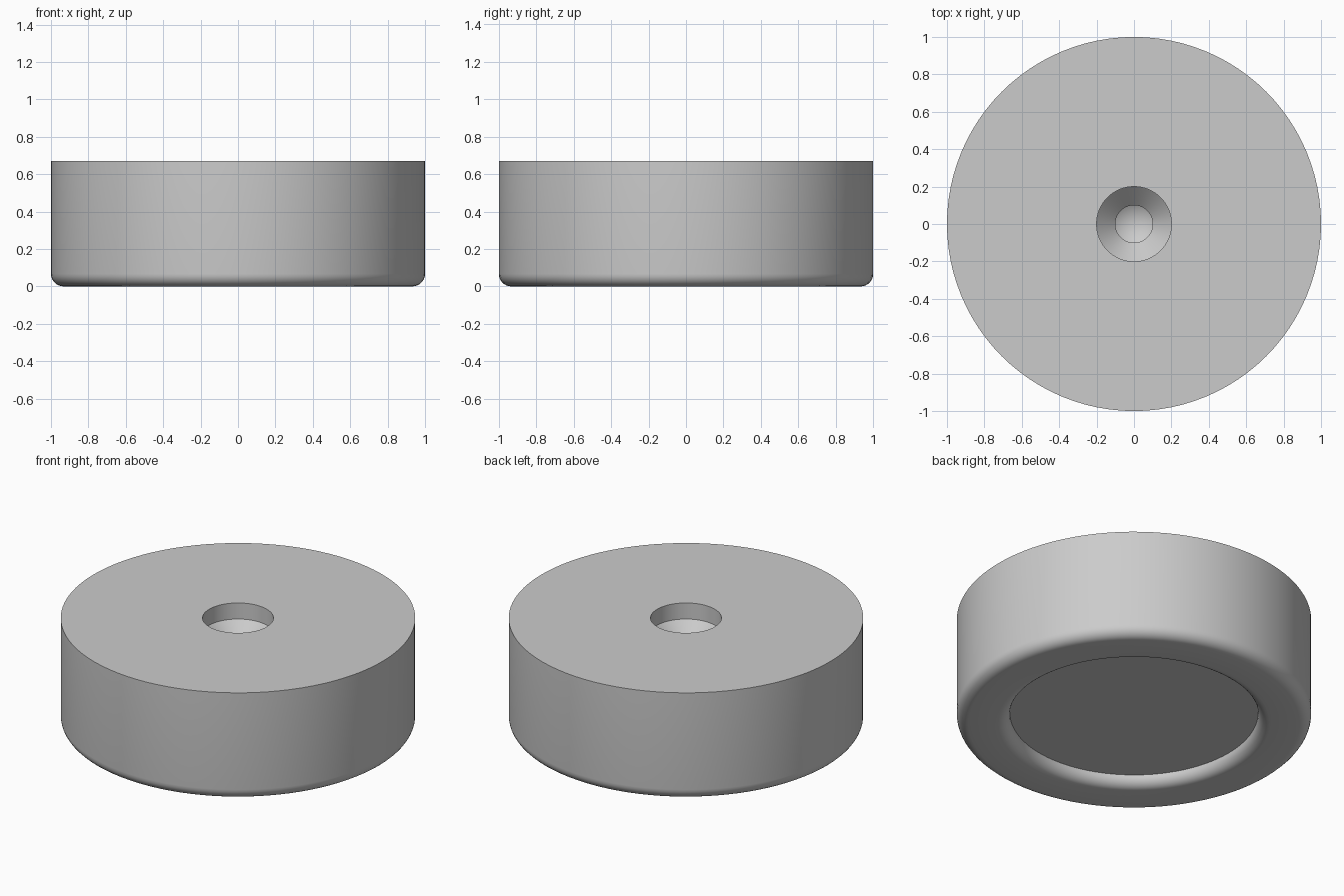
import bpy
import bmesh
from math import cos, sin, pi, radians
from mathutils import Vector

cube = bpy.data.objects.get("Cube")
if cube:
    bpy.data.objects.remove(cube, do_unlink=True)

HEIGHT = 0.67
FILLET = 0.067
SEGMENTS = 96
ARC_STEPS = 7


def arc(radius, height, start, end):
    """Fillet points around a centre, angles in degrees."""
    points = []
    for i in range(ARC_STEPS + 1):
        a = radians(start + (end - start) * i / ARC_STEPS)
        points.append((radius + FILLET * cos(a), height + FILLET * sin(a)))
    return points


def lathe(name, profile, material):
    """Revolve a closed (radius, height) profile around z."""
    bm = bmesh.new()
    verts = [bm.verts.new((r, 0, z)) for r, z in profile]
    edges = [bm.edges.new(pair) for pair in zip(verts, verts[1:])]
    bmesh.ops.spin(bm, geom=verts + edges, cent=Vector(), axis=Vector((0, 0, 1)),
                   angle=2 * pi, steps=SEGMENTS)
    bmesh.ops.remove_doubles(bm, verts=bm.verts, dist=0.0002)
    bmesh.ops.recalc_face_normals(bm, faces=bm.faces)
    mesh = bpy.data.meshes.new(name)
    bm.to_mesh(mesh)
    bm.free()
    mesh.materials.append(material)
    obj = bpy.data.objects.new(name, mesh)
    bpy.context.collection.objects.link(obj)
    return obj


# Single grey finish
grey = bpy.data.materials.new("light_grey")
grey.use_nodes = True
colour = (0.6, 0.6, 0.6, 1)
grey.diffuse_color = colour
grey.node_tree.nodes["Principled BSDF"].inputs["Base Color"].default_value = colour

# Recessed underside with rounded lip, then rounded outer bottom edge
underside = [(0, FILLET)] + arc(0.7 + FILLET, FILLET, 180, 270)
outer_edge = arc(1 - FILLET, FILLET, -90, 0)

# Flat top with a counterbore, countersink and drilled blind hole
top = [(1, HEIGHT), (0.2, HEIGHT), (0.2, HEIGHT - 0.1),
       (0.1, HEIGHT - 0.2), (0.1, 0.27), (0, 0.21)]

body = lathe("round_base", underside + outer_edge + top, grey)

bpy.ops.object.select_all(action='DESELECT')
body.select_set(True)
bpy.context.view_layer.objects.active = body
bpy.ops.object.shade_smooth_by_angle(angle=radians(30))
